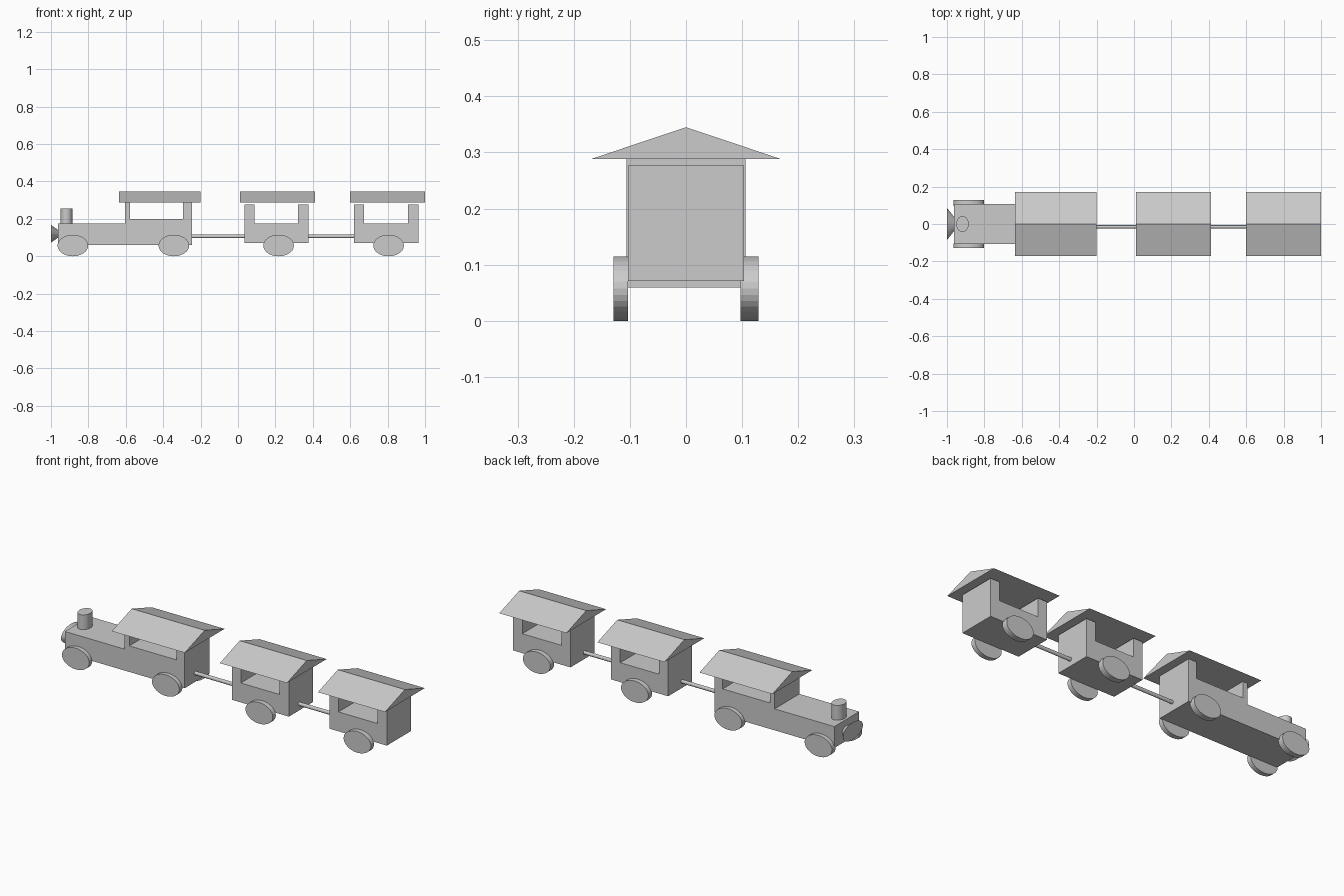
import bpy, bmesh
from math import cos, sin, tau

if "Cube" in bpy.data.objects:
    bpy.data.objects.remove(bpy.data.objects["Cube"])


def add_object(name, bm):
    bmesh.ops.recalc_face_normals(bm, faces=bm.faces)
    mesh = bpy.data.meshes.new(name)
    bm.to_mesh(mesh)
    bm.free()
    obj = bpy.data.objects.new(name, mesh)
    bpy.context.collection.objects.link(obj)
    return obj


def loft(name, start, end):
    """Solid between two matching loops of points."""
    bm = bmesh.new()
    a = [bm.verts.new(p) for p in start]
    b = [bm.verts.new(p) for p in end]
    bm.faces.new(a)
    bm.faces.new(b)
    for i in range(len(a)):
        j = (i + 1) % len(a)
        bm.faces.new((a[i], a[j], b[j], b[i]))
    return add_object(name, bm)


def side_profile(name, pts, half_width):
    """Extrude an x-z outline across the train."""
    return loft(name, [(x, -half_width, z) for x, z in pts],
                [(x, half_width, z) for x, z in pts])


def ring(axis, pos, centre, ru, rv, sides=32):
    """Ellipse across an axis; ru and rv follow the other axes in order."""
    loop = []
    for i in range(sides):
        t = tau * i / sides
        p = [centre[0] + ru * cos(t), centre[1] + rv * sin(t)]
        p.insert(axis, pos)
        loop.append(tuple(p))
    return loop


def tube(name, axis, p0, p1, centre, r0, r1, sides=32):
    return loft(name, ring(axis, p0, centre, *r0, sides),
                ring(axis, p1, centre, *r1, sides))


def roof(name, x0, x1):
    gable = [(-0.17, 0.288), (0.17, 0.288), (0, 0.345)]
    return loft(name, [(x0, y, z) for y, z in gable],
                [(x1, y, z) for y, z in gable])


def wheel_pair(name, x):
    for side, y0, y1 in (("front", -0.129, -0.103), ("back", 0.097, 0.129)):
        tube(f"{name}_{side}", 1, y0, y1, (x, 0.0575), (0.082, 0.0575), (0.082, 0.0575))


# Locomotive: low bonnet and an open-sided cab
side_profile("engine_body", [
    (-0.963, 0.059), (-0.246, 0.059), (-0.246, 0.288), (-0.294, 0.288),
    (-0.294, 0.2), (-0.577, 0.2), (-0.577, 0.288), (-0.605, 0.288),
    (-0.605, 0.175), (-0.963, 0.175)], 0.106)
roof("engine_roof", -0.637, -0.2)
tube("chimney", 2, 0.17, 0.255, (-0.917, 0), (0.033, 0.043), (0.033, 0.043))
tube("headlamp", 0, -1.0, -0.96, (0, 0.12), (0.086, 0.047), (0.035, 0.019))
wheel_pair("engine_front_wheel", -0.883)
wheel_pair("engine_rear_wheel", -0.343)

# Carriages: U-shaped bodies with a roof just above the end walls
for n, x0, x1, r0, r1, wx in ((1, 0.035, 0.377, 0.01, 0.412, 0.217),
                              (2, 0.62, 0.964, 0.598, 1.0, 0.805)):
    side_profile(f"carriage_{n}_body", [
        (x0, 0.071), (x1, 0.071), (x1, 0.277), (x1 - 0.055, 0.277),
        (x1 - 0.055, 0.176), (x0 + 0.054, 0.176), (x0 + 0.054, 0.277),
        (x0, 0.277)], 0.103)
    roof(f"carriage_{n}_roof", r0, r1)
    wheel_pair(f"carriage_{n}_wheel", wx)

# Coupling rods between the vehicles
for n, x0, x1 in ((1, -0.25, 0.04), (2, 0.372, 0.625)):
    tube(f"coupling_{n}", 0, x0, x1, (-0.015, 0.107), (0.009, 0.01), (0.009, 0.01), 16)
